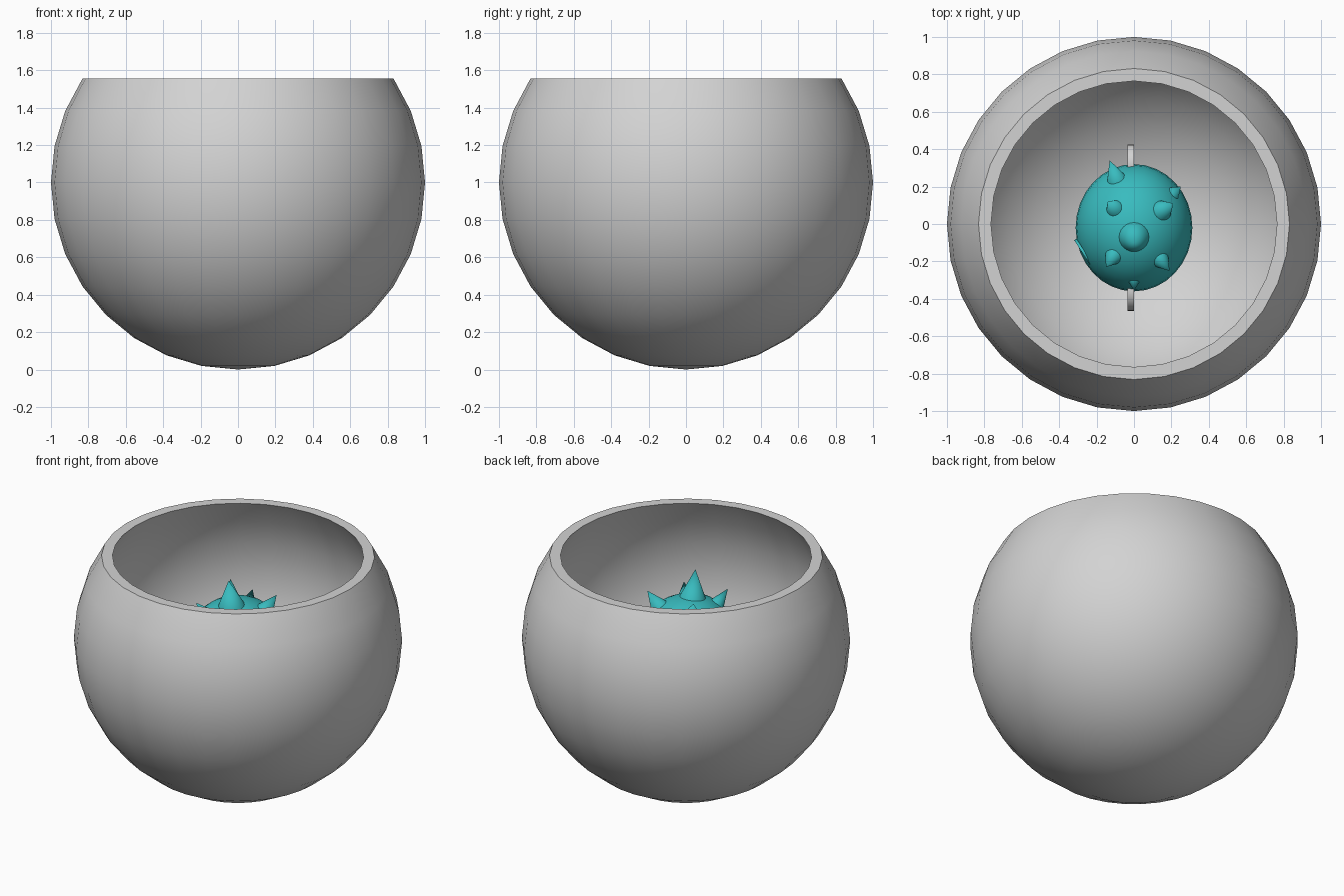
import bpy, bmesh, math
from mathutils import Vector, Matrix

if "Cube" in bpy.data.objects:
    bpy.data.objects.remove(bpy.data.objects["Cube"])


def material(name, rgb):
    m = bpy.data.materials.new(name)
    m.diffuse_color = (*rgb, 1)
    m.use_nodes = True
    m.node_tree.nodes["Principled BSDF"].inputs["Base Color"].default_value = m.diffuse_color
    return m


GREY = material("pale grey", (0.65, 0.65, 0.65))
TEAL = material("teal", (0.04, 0.50, 0.52))


def finish(bm, name, mat, smooth=True):
    bmesh.ops.recalc_face_normals(bm, faces=bm.faces)
    me = bpy.data.meshes.new(name)
    bm.to_mesh(me)
    bm.free()
    ob = bpy.data.objects.new(name, me)
    bpy.context.collection.objects.link(ob)
    me.materials.append(mat)
    if smooth:
        bpy.ops.object.select_all(action='DESELECT')
        ob.select_set(True)
        bpy.context.view_layer.objects.active = ob
        bpy.ops.object.shade_smooth_by_angle(angle=math.radians(35))
    return ob


# Thick round bowl: outer arc, flat rim, inner arc, spun about z
RIM_Z = 1 + math.cos(math.radians(56.25))
R_IN = 0.945
outer = [(math.sin(math.radians(11.25 * i)), 1 - math.cos(math.radians(11.25 * i)))
         for i in range(12)]
end = math.pi - math.acos((RIM_Z - 1) / R_IN)
inner = [(R_IN * math.sin(end * i / 11), 1 - R_IN * math.cos(end * i / 11))
         for i in range(11, -1, -1)]
bm = bmesh.new()
pts = [bm.verts.new((r, 0, z)) for r, z in outer + inner]
edges = [bm.edges.new(p) for p in zip(pts, pts[1:])]
bmesh.ops.spin(bm, geom=pts + edges, cent=(0, 0, 0), axis=(0, 0, 1),
               angle=2 * math.pi, steps=32)
bmesh.ops.remove_doubles(bm, verts=bm.verts, dist=1e-4)
finish(bm, "bowl", GREY)

# Puffed round body
C = Vector((0, -0.02, 0.95))
SIZE = Vector((0.312, 0.34, 0.32))
bm = bmesh.new()
bmesh.ops.create_uvsphere(bm, u_segments=32, v_segments=16, radius=1,
                          matrix=Matrix.Translation(C) @ Matrix.Diagonal((*SIZE, 1)))
finish(bm, "body", TEAL)


def spike(name, tip, radius):
    """Cone from just under the body surface to the tip."""
    tip = Vector(tip)
    d = tip - C
    k = 1 / math.sqrt(sum((d[i] / SIZE[i]) ** 2 for i in range(3)))
    base = C + d * (k * 0.94)
    h = (tip - base).length
    bm = bmesh.new()
    rot = d.to_track_quat('Z', 'Y').to_matrix().to_4x4()
    bmesh.ops.create_cone(bm, cap_ends=True, segments=24, radius1=radius, radius2=0,
                          depth=h, matrix=Matrix.Translation((base + tip) / 2) @ rot)
    finish(bm, name, TEAL)


# Upper spikes, then a matching lower set
spike("top_spike", (0, -0.10, 1.43), 0.083)
upper = [((-0.13, 0.34, 1.17), 0.055), ((-0.14, 0.12, 1.32), 0.05),
         ((0.21, 0.11, 1.31), 0.06), ((0.25, 0.20, 1.12), 0.045),
         ((-0.15, -0.23, 1.29), 0.05), ((0.19, -0.25, 1.24), 0.05),
         ((0.0, -0.355, 1.13), 0.035)]
for i, (tip, r) in enumerate(upper):
    spike(f"upper_spike_{i + 1}", tip, r)
    spike(f"lower_spike_{i + 1}", (tip[0], tip[1], 2 * C.z - tip[2]), r)


def disc(name, centre, normal, radius, depth, mat):
    bm = bmesh.new()
    rot = Vector(normal).to_track_quat('Z', 'Y').to_matrix().to_4x4()
    bmesh.ops.create_cone(bm, cap_ends=True, segments=24, radius1=radius,
                          radius2=radius, depth=depth,
                          matrix=Matrix.Translation(centre) @ rot)
    return finish(bm, name, mat)


# Flat face plate on the side, and a pair of rounded fins
disc("face_plate", (-0.265, -0.158, 0.98), (-0.84, -0.54, 0), 0.09, 0.015, TEAL)
for side, name in ((1, "back_fin"), (-1, "front_fin")):
    disc(name, (-0.018, C.y + side * 0.335, 0.92), (1, 0, 0), 0.11, 0.035, GREY)
